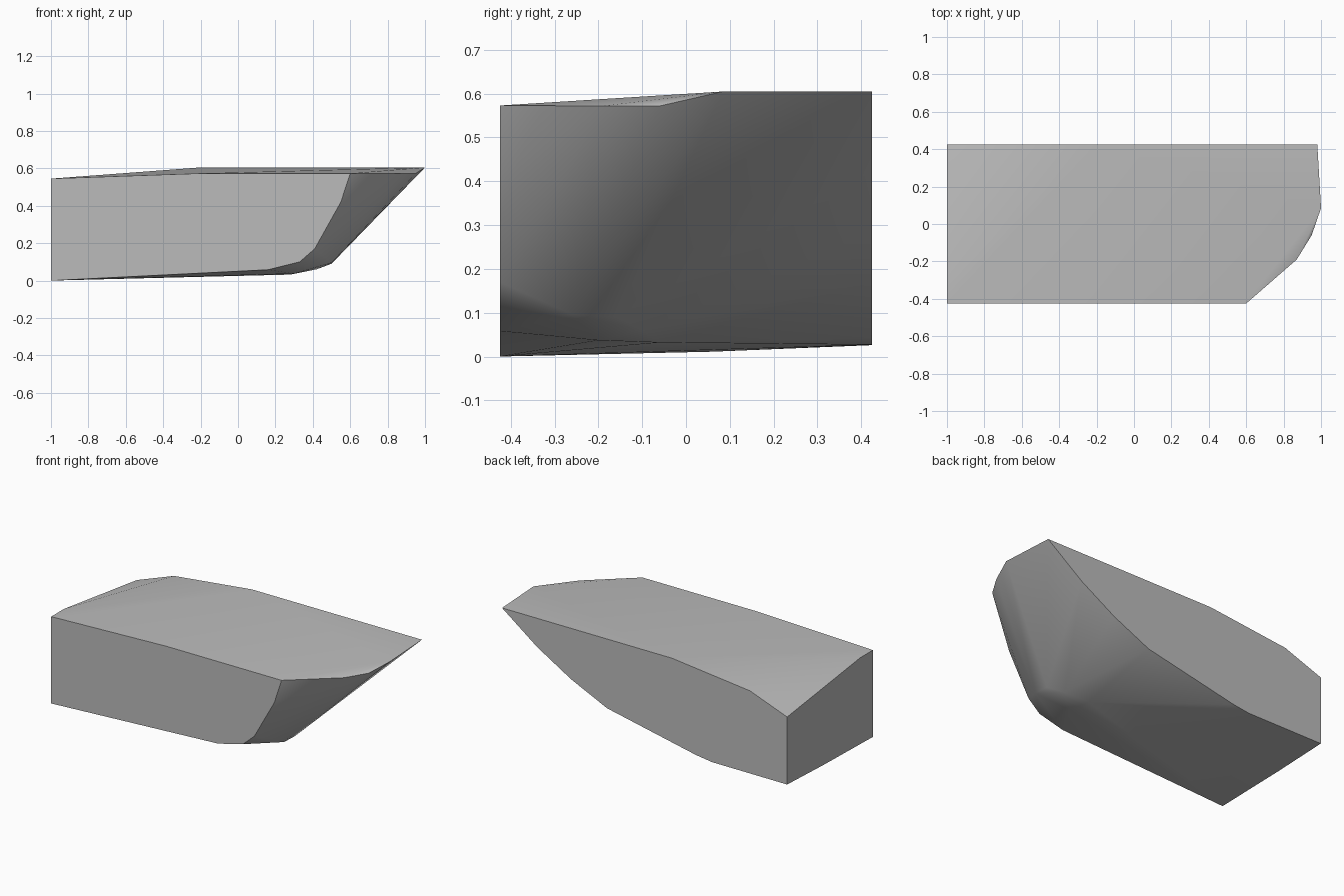
import bpy
import bmesh
import math

HALF_WIDTH = 0.425

# Start clean
default_cube = bpy.data.objects.get("Cube")
if default_cube:
    bpy.data.objects.remove(default_cube, do_unlink=True)


def make_material(name, colour):
    material = bpy.data.materials.new(name)
    material.use_nodes = True
    material.diffuse_color = colour
    shader = next(n for n in material.node_tree.nodes if n.type == "BSDF_PRINCIPLED")
    shader.inputs["Base Color"].default_value = colour
    return material


def cross_section(y, outline):
    """Place an x-z outline at one station across the width."""
    return [(x, y, z) for x, z in outline]


def wrap_skin(name, points, material):
    """Stretch a taut convex skin over the given stations."""
    bm = bmesh.new()
    for point in points:
        bm.verts.new(point)
    result = bmesh.ops.convex_hull(bm, input=bm.verts[:])
    loose = {g for key in ("geom_interior", "geom_unused")
             for g in result[key] if isinstance(g, bmesh.types.BMVert)}
    bmesh.ops.delete(bm, geom=list(loose), context="VERTS")
    # Merge the triangles of the flat side and end walls
    bmesh.ops.dissolve_limit(bm, angle_limit=math.radians(0.3),
                             verts=bm.verts[:], edges=bm.edges[:])
    bmesh.ops.recalc_face_normals(bm, faces=bm.faces[:])
    mesh = bpy.data.meshes.new(name)
    bm.to_mesh(mesh)
    bm.free()
    mesh.materials.append(material)
    skin = bpy.data.objects.new(name, mesh)
    bpy.context.collection.objects.link(skin)
    return skin


# Flat front wall, from the stern along the bottom, up the bow and back
front_wall = cross_section(-HALF_WIDTH, [
    (-1, 0), (0.16, 0.058), (0.33, 0.1), (0.41, 0.17),
    (0.55, 0.42), (0.6, 0.573), (-0.2, 0.573), (-1, 0.545)])

# Flat back wall with a long raked bow
back_wall = cross_section(HALF_WIDTH, [
    (-1, 0.026), (-0.478, 0.027), (-0.367, 0.042), (0.25, 0.17),
    (0.5, 0.285), (0.737, 0.425), (0.98, 0.605),
    (-0.2, 0.605), (-0.742, 0.545), (-1, 0.45)])

# Rounded rim of the bow between the walls
bow_rim = [(0.87, -0.19, 0.572), (0.95, -0.06, 0.572), (1, 0.085, 0.605)]

# Blunt forefoot and shallow keel underneath
forefoot = [(0.5, -0.26, 0.096), (0.5, -0.16, 0.09), (0.42, -0.1, 0.06),
            (0.3, -0.2, 0.037), (0.28, -0.06, 0.032)]

# Small bends in the stern edge
stern_edge = [(-1, -0.3, 0.545), (-1, 0.06, 0.011)]

grey = make_material("light_grey", (0.5, 0.5, 0.5, 1))
hull = wrap_skin("hull_block", front_wall + back_wall + bow_rim + forefoot + stern_edge, grey)

# Soft bow and bottom, crisp rims
bpy.ops.object.select_all(action="DESELECT")
hull.select_set(True)
bpy.context.view_layer.objects.active = hull
bpy.ops.object.shade_smooth_by_angle(angle=math.radians(35))
